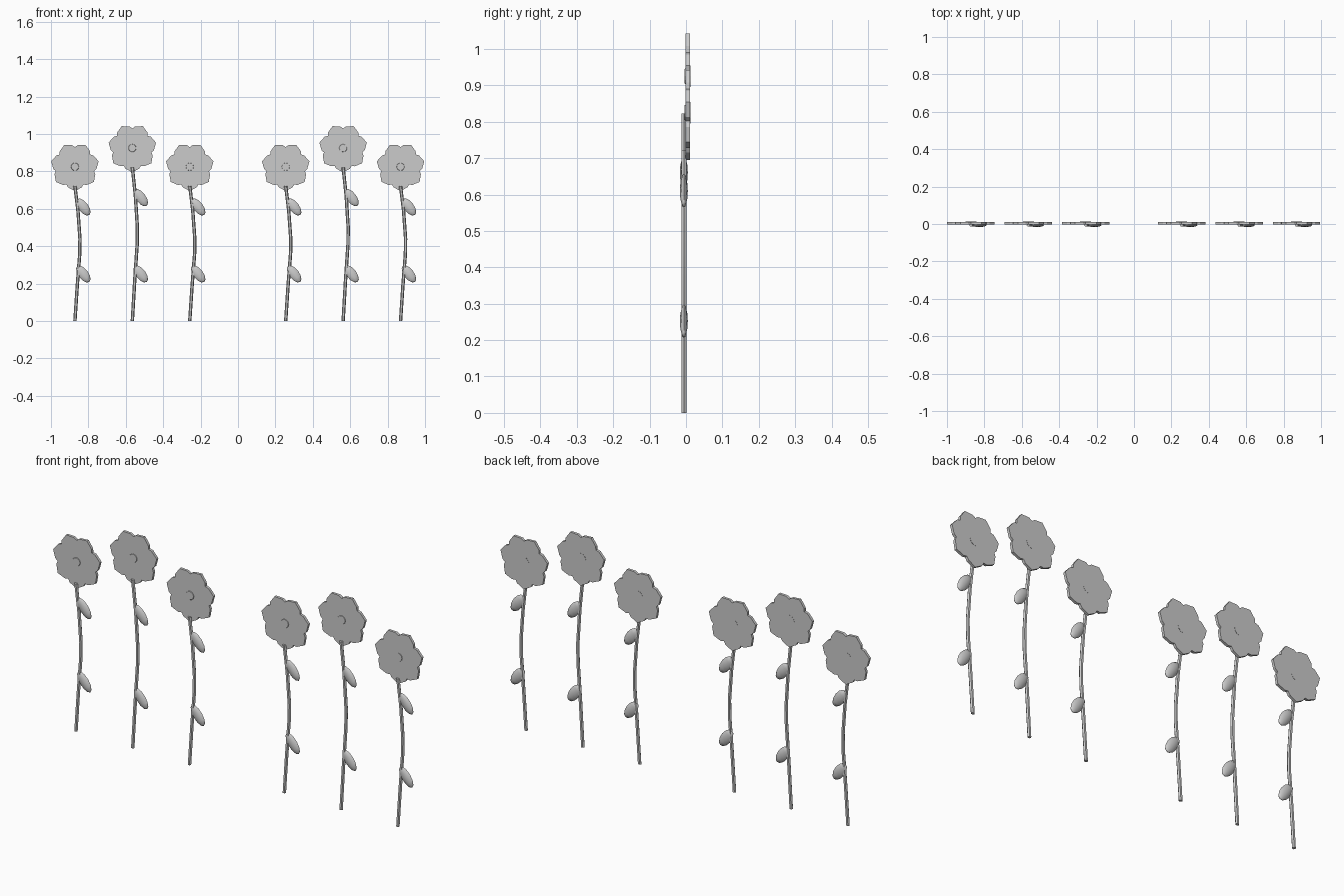
import bpy, bmesh
from math import sin, cos, pi, radians
from mathutils import Matrix, Vector

if "Cube" in bpy.data.objects:
    bpy.data.objects.remove(bpy.data.objects["Cube"])

grey = bpy.data.materials.new("plain grey")
grey.use_nodes = True
grey.diffuse_color = (0.6, 0.6, 0.6, 1)
grey.node_tree.nodes["Principled BSDF"].inputs["Base Color"].default_value = (0.6, 0.6, 0.6, 1)


def finish(bm, name, smooth=None):
    bmesh.ops.recalc_face_normals(bm, faces=bm.faces)
    mesh = bpy.data.meshes.new(name)
    bm.to_mesh(mesh)
    bm.free()
    mesh.materials.append(grey)
    obj = bpy.data.objects.new(name, mesh)
    bpy.context.collection.objects.link(obj)
    if smooth:
        bpy.ops.object.select_all(action='DESELECT')
        bpy.context.view_layer.objects.active = obj
        obj.select_set(True)
        bpy.ops.object.shade_smooth_by_angle(angle=radians(smooth))
    return obj


def flower_head(x, z):
    # Seven-petalled slab: each petal is a notch, a shoulder, a tip and a shoulder
    bm = bmesh.new()
    step = 2 * pi / 7
    verts = []
    for i in range(7):
        for part, r in ((0, 0.105), (0.14, 0.116), (0.5, 0.13), (0.86, 0.116)):
            a = pi / 2 + (i + part) * step
            verts.append(bm.verts.new((x + r * cos(a), -0.002, z + r * sin(a))))
    face = bm.faces.new(verts)
    slab = bmesh.ops.extrude_face_region(bm, geom=[face])
    moved = [g for g in slab["geom"] if isinstance(g, bmesh.types.BMVert)]
    bmesh.ops.translate(bm, verts=moved, vec=(0, 0.013, 0))
    finish(bm, "flower_head")


def flower_centre(x, z):
    # Shallow button that barely shows on both faces
    bm = bmesh.new()
    place = Matrix.Translation((x, 0.0045, z)) @ Matrix.Rotation(pi / 2, 4, 'X')
    bmesh.ops.create_cone(bm, cap_ends=True, segments=12, radius1=0.03,
                          radius2=0.02, depth=0.017,
                          matrix=place)
    finish(bm, "flower_centre")


def stem(x, height):
    # Bowed hexagonal tube
    bm = bmesh.new()
    path = ((0, 0), (0.013, 0.27), (0.026, 0.5), (0.027, 0.61), (0.016, 0.82), (0, 1))
    rings = []
    for dx, t in path:
        rings.append([bm.verts.new((x + dx + 0.009 * cos(k * pi / 3),
                                    -0.006 + 0.008 * sin(k * pi / 3), t * height))
                      for k in range(6)])
    for low, high in zip(rings, rings[1:]):
        for k in range(6):
            n = (k + 1) % 6
            bm.faces.new((low[k], low[n], high[n], high[k]))
    bm.faces.new(rings[0])
    bm.faces.new(rings[-1])
    finish(bm, "stem", 40)


def leaf(x, z):
    # Plump pointed lens, drooping outwards
    bm = bmesh.new()
    bmesh.ops.create_uvsphere(bm, u_segments=8, v_segments=6, radius=1)
    place = (Matrix.Translation((x, -0.006, z)) @ Matrix.Rotation(radians(-37), 4, 'Y')
             @ Matrix.Diagonal((0.027, 0.011, 0.054, 1)))
    bmesh.ops.transform(bm, matrix=place, verts=bm.verts)
    finish(bm, "leaf", 80)


# Two mirrored groups of three, the middle flower taller
for group in (-0.565, 0.562):
    for offset, extra in ((-0.307, 0), (0, 0.1), (0.307, 0)):
        x = group + offset
        flower_head(x, 0.825 + extra)
        flower_centre(x, 0.825 + extra)
        stem(x, 0.722 + extra)
        leaf(x + 0.045, 0.252)
        leaf(x + 0.045, 0.61 + extra / 2)
